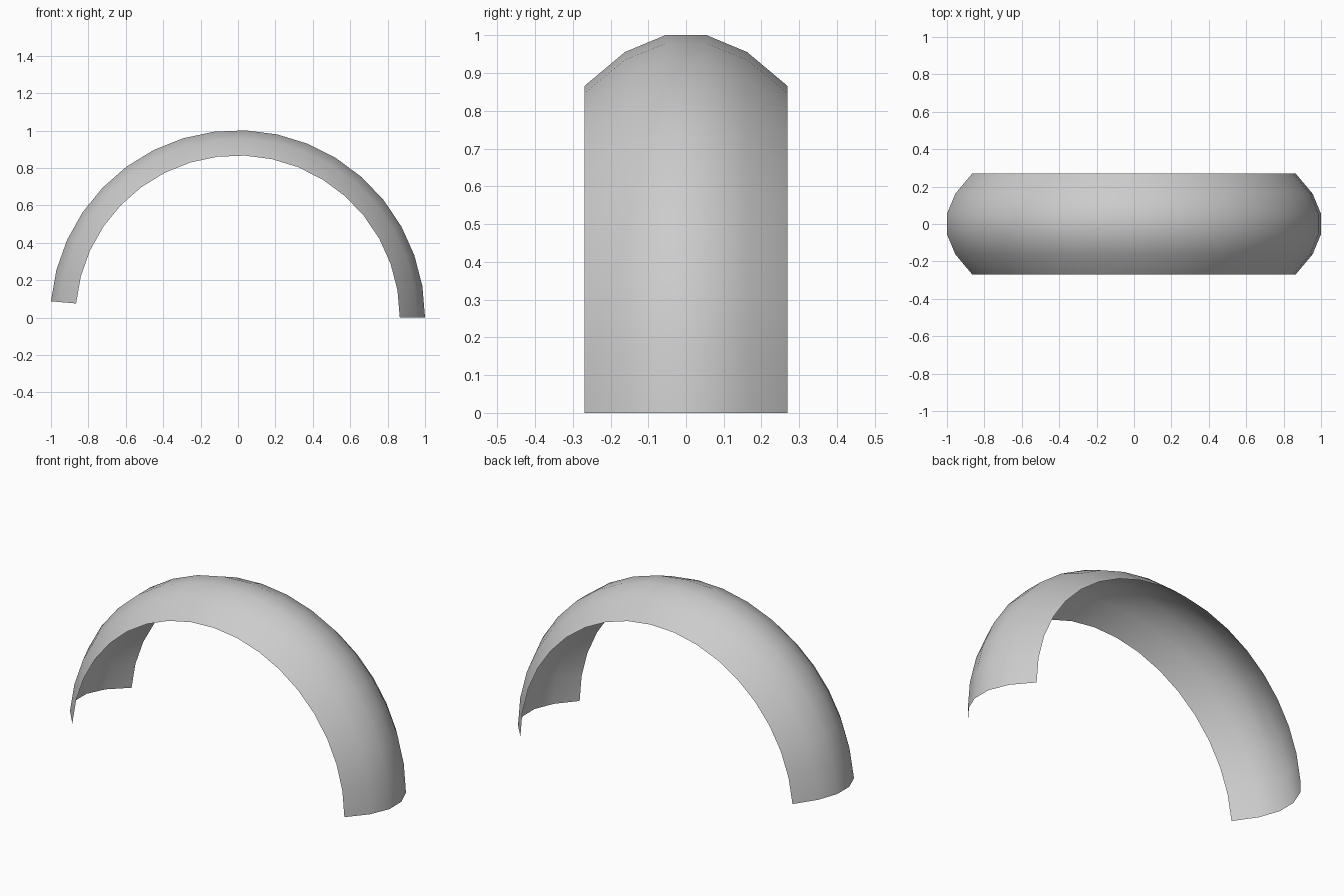
import bpy, bmesh
from math import radians, sin, cos

if "Cube" in bpy.data.objects:
    bpy.data.objects.remove(bpy.data.objects["Cube"])

# Half cross-section of the curved band: (y, radius), mirrored across y
half = [(0.054, 1.002), (0.162, 0.957), (0.269, 0.867)]
profile = [(-y, r) for y, r in reversed(half)] + half
SEGMENTS = 18
SWEEP = radians(175)
SHIFT = -0.002  # recentres the slightly short arc

# Sweep the section around the y axis as an open single-skin arch
bm = bmesh.new()
rings = []
for i in range(SEGMENTS + 1):
    a = SWEEP * i / SEGMENTS
    rings.append([bm.verts.new((r * cos(a) + SHIFT, y, r * sin(a))) for y, r in profile])
for a, b in zip(rings, rings[1:]):
    for j in range(len(profile) - 1):
        face = bm.faces.new((a[j], b[j], b[j + 1], a[j + 1]))
        face.smooth = True
bm.normal_update()
# Make the outside of the arch the front of the skin
if sum(f.normal.dot(f.calc_center_median()) for f in bm.faces) < 0:
    bmesh.ops.reverse_faces(bm, faces=bm.faces[:])

mesh = bpy.data.meshes.new("arched_band")
bm.to_mesh(mesh)
bm.free()
bpy.context.collection.objects.link(bpy.data.objects.new("arched_band", mesh))
